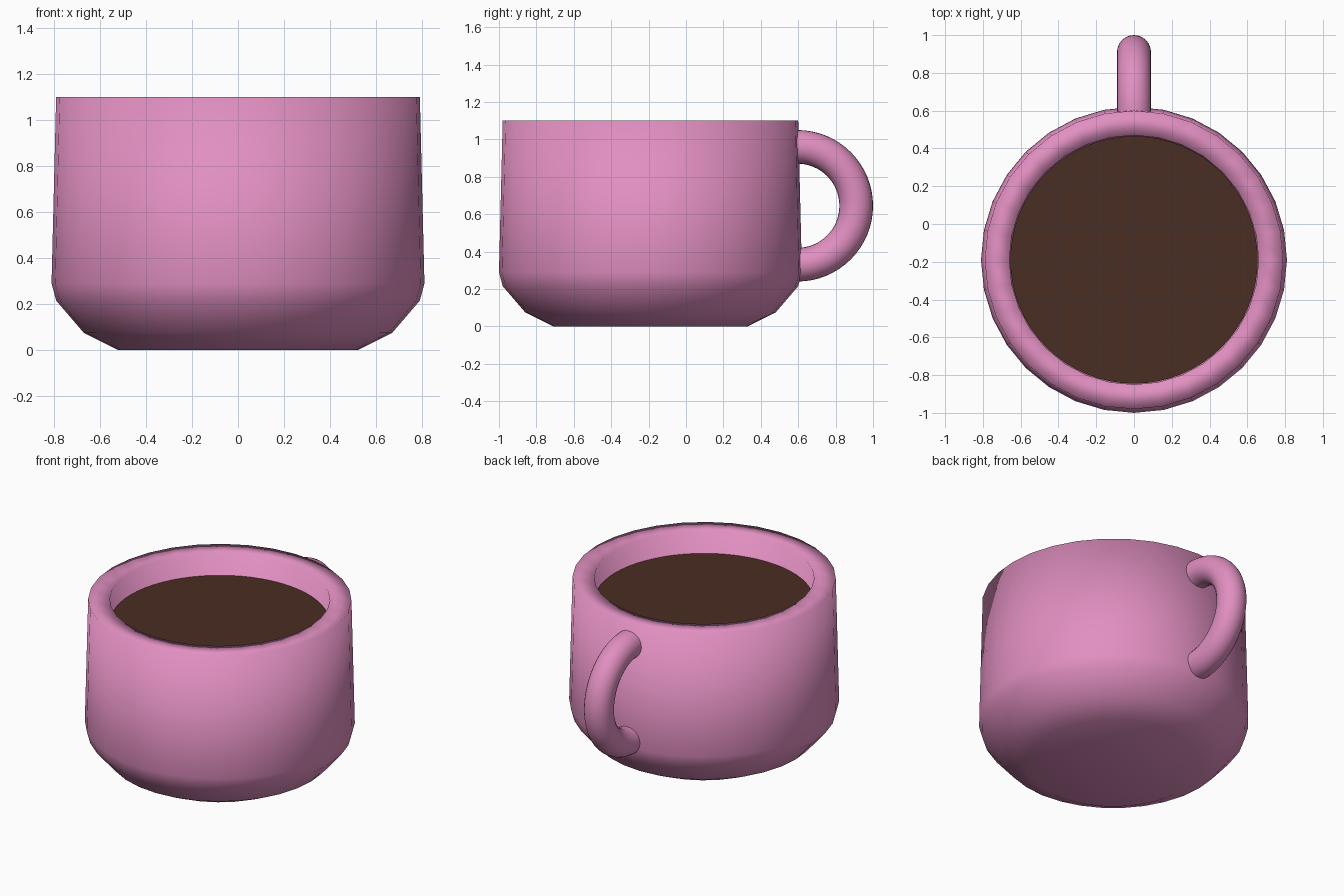
import bpy, bmesh, math
from mathutils import Vector

if "Cube" in bpy.data.objects:
    bpy.data.objects.remove(bpy.data.objects["Cube"])

CY = -0.19      # y of the cup axis
SIDES = 32


def material(name, rgb):
    m = bpy.data.materials.new(name)
    m.diffuse_color = (*rgb, 1.0)
    m.use_nodes = True
    m.node_tree.nodes["Principled BSDF"].inputs["Base Color"].default_value = m.diffuse_color
    return m


def finish(name, bm, mat):
    bmesh.ops.recalc_face_normals(bm, faces=bm.faces)
    for f in bm.faces:
        f.smooth = True
    me = bpy.data.meshes.new(name)
    bm.to_mesh(me)
    bm.free()
    me.materials.append(mat)
    ob = bpy.data.objects.new(name, me)
    bpy.context.collection.objects.link(ob)
    return ob


def skin(name, rings, mat):
    """Join rings of points into a closed tube with capped ends."""
    bm = bmesh.new()
    loops = [[bm.verts.new(p) for p in ring] for ring in rings]
    for a, b in zip(loops, loops[1:]):
        n = len(a)
        for i in range(n):
            j = (i + 1) % n
            bm.faces.new((a[i], a[j], b[j], b[i]))
    bm.faces.new(loops[0][::-1])
    bm.faces.new(loops[-1])
    return finish(name, bm, mat)


def circle(r, z, n):
    return [(r * math.cos(math.tau * i / n), CY + r * math.sin(math.tau * i / n), z)
            for i in range(n)]


pink = material("pink_glaze", (0.75, 0.275, 0.53))
brown = material("coffee_brown", (0.068, 0.026, 0.016))

# Cup: outer wall, rim, then inner wall down to the inside floor
profile = [(0.52, 0.0), (0.67, 0.075), (0.79, 0.215), (0.81, 0.29), (0.79, 1.1),
           (0.66, 1.1), (0.67, 0.32), (0.64, 0.24), (0.56, 0.17), (0.46, 0.14)]
skin("cup", [circle(r, z, SIDES) for r, z in profile], pink)

# Coffee surface
bm = bmesh.new()
bm.faces.new([bm.verts.new(p) for p in circle(0.655, 0.955, 64)])
ob = finish("coffee", bm, brown)
if ob.data.polygons[0].normal.z < 0:
    ob.data.flip_normals()

# Handle: half ring at the back, its ends sunk into the wall
HY, HZ, MAJOR, MINOR = 0.595, 0.645, 0.315, 0.09
STEPS = 32
path = [(Vector((0, HY - 0.04, HZ - MAJOR)), -math.pi / 2)]
for i in range(STEPS + 1):
    a = -math.pi / 2 + math.pi * i / STEPS
    path.append((Vector((0, HY + MAJOR * math.cos(a), HZ + MAJOR * math.sin(a))), a))
path.append((Vector((0, HY - 0.04, HZ + MAJOR)), math.pi / 2))
rings = []
for c, a in path:
    out = Vector((0, math.cos(a), math.sin(a)))
    rings.append([c + MINOR * (out * math.cos(t) + Vector((1, 0, 0)) * math.sin(t))
                  for t in (math.tau * k / 24 for k in range(24))])
skin("handle", rings, pink)
